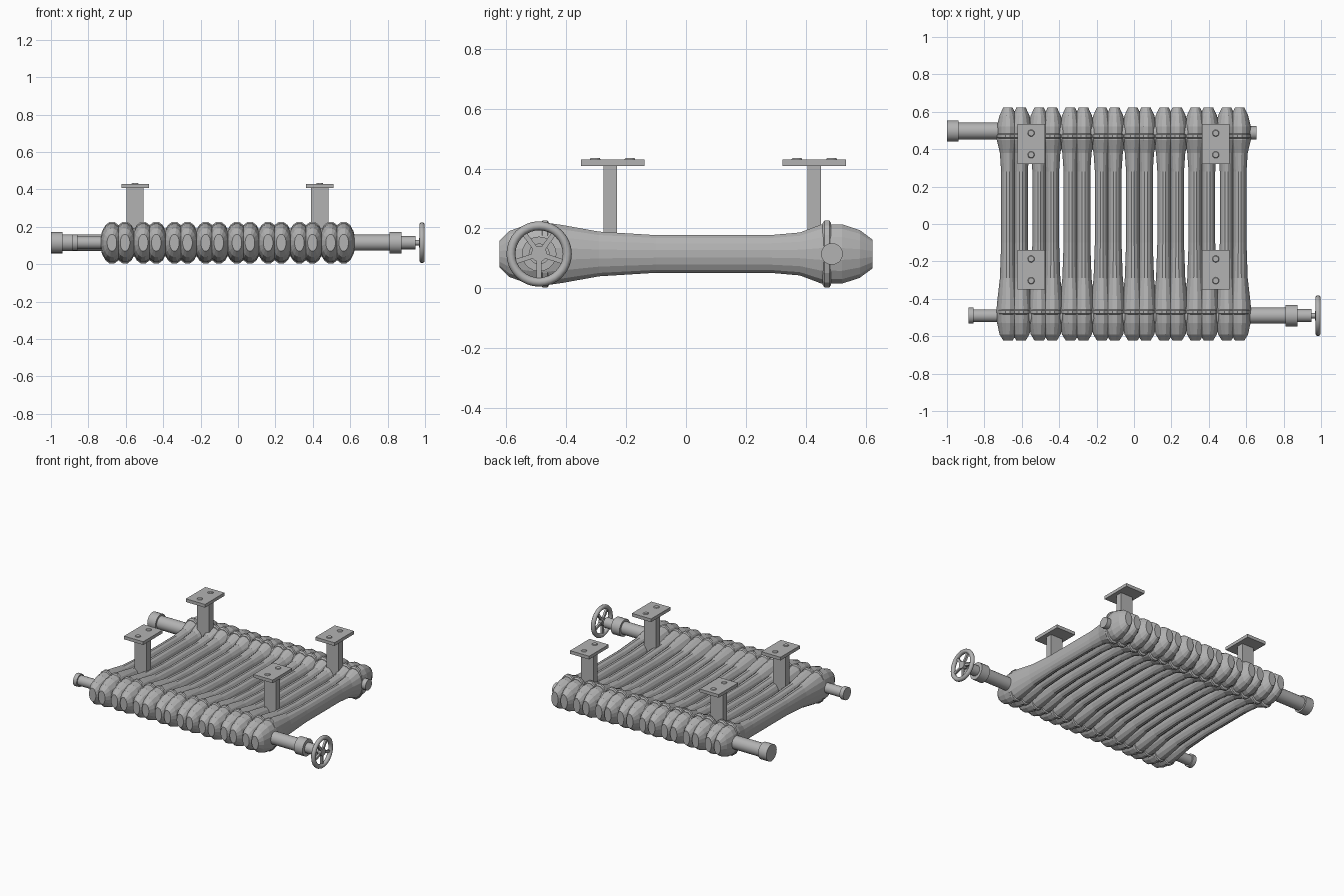
import bpy, bmesh, math
from mathutils import Matrix, Vector

cube = bpy.data.objects.get("Cube")
if cube:
    bpy.data.objects.remove(cube, do_unlink=True)

grey = bpy.data.materials.new("cast iron grey")
grey.use_nodes = True
COLOUR = (0.45, 0.45, 0.45, 1)
grey.diffuse_color = COLOUR
grey.node_tree.nodes["Principled BSDF"].inputs["Base Color"].default_value = COLOUR
MID = 0.115  # height of the pipe axis


def finish(name, bm):
    bmesh.ops.recalc_face_normals(bm, faces=bm.faces)
    mesh = bpy.data.meshes.new(name)
    bm.to_mesh(mesh)
    bm.free()
    mesh.materials.append(grey)
    obj = bpy.data.objects.new(name, mesh)
    bpy.context.collection.objects.link(obj)
    return obj


def loft(name, x, rings, sides=16):
    """Elliptical tube along y; rings are (y, half width, half height)."""
    bm = bmesh.new()
    loops = []
    for y, w, h in rings:
        angles = [math.tau * (i + 0.5) / sides for i in range(sides)]
        loops.append([bm.verts.new((x + w * math.cos(a), y, MID + h * math.sin(a)))
                      for a in angles])
    for a, b in zip(loops, loops[1:]):
        for i in range(sides):
            j = (i + 1) % sides
            bm.faces.new((a[i], a[j], b[j], b[i]))
    bm.faces.new(loops[0])
    bm.faces.new(loops[-1])
    return finish(name, bm)


def rod(name, x0, x1, y, radius, sides=20):
    """Cylinder along x."""
    bm = bmesh.new()
    place = Matrix.Translation(((x0 + x1) / 2, y, MID)) @ Matrix.Rotation(math.pi / 2, 4, 'Y')
    bmesh.ops.create_cone(bm, cap_ends=True, segments=sides, radius1=radius,
                          radius2=radius, depth=x1 - x0, matrix=place)
    obj = finish(name, bm)
    for p in obj.data.polygons:
        p.use_smooth = len(p.vertices) == 4
    obj.data.set_sharp_from_angle(angle=math.radians(40))
    return obj


def box(name, centre, size):
    bm = bmesh.new()
    bmesh.ops.create_cube(bm, size=1, matrix=Matrix.Translation(centre) @ Matrix.Diagonal((*size, 1)))
    return finish(name, bm)


# Paired columns, flaring into rounded heads at both ends
COLUMN = [(-0.622, 0.026, 0.046), (-0.59, 0.046, 0.078), (-0.53, 0.059, 0.1),
          (-0.47, 0.064, 0.107), (-0.41, 0.058, 0.098), (-0.29, 0.044, 0.076),
          (-0.1, 0.037, 0.064), (0.28, 0.037, 0.064), (0.38, 0.044, 0.073),
          (0.45, 0.061, 0.1), (0.52, 0.061, 0.101), (0.58, 0.046, 0.081),
          (0.622, 0.026, 0.049)]
for s in range(8):
    for k in range(2):
        x = -0.674 + 0.167 * s + 0.07 * k
        loft(f"column_{s * 2 + k + 1}", x, COLUMN)
        # Raised seam bands around the heads
        for end, y in (("front", -0.47), ("back", 0.47)):
            loft(f"{end}_band_{s * 2 + k + 1}", x,
                 [(y - 0.014, 0.058, 0.105), (y - 0.008, 0.062, 0.114),
                  (y + 0.008, 0.062, 0.114), (y + 0.014, 0.058, 0.105)])

# Headers joining the sections, and the pipe fittings
rod("front_header", -0.69, 0.58, -0.485, 0.075)
rod("back_header", -0.69, 0.58, 0.485, 0.075)
rod("back_pipe", -0.94, -0.68, 0.497, 0.045)
rod("back_pipe_cap", -1.0, -0.937, 0.497, 0.057)
rod("back_plug", 0.55, 0.655, 0.487, 0.036)
rod("front_plug_pipe", -0.86, -0.68, -0.49, 0.034)
rod("front_plug_cap", -0.885, -0.857, -0.49, 0.043)
rod("valve_pipe", 0.58, 0.82, -0.49, 0.043)
rod("valve_collar", 0.81, 0.875, -0.49, 0.058)
rod("valve_neck", 0.87, 0.95, -0.49, 0.035)
rod("valve_stem", 0.94, 0.98, -0.49, 0.014)
rod("wheel_hub", 0.968, 0.994, -0.49, 0.026)

# Hand wheel: round rim and five spokes
bpy.ops.mesh.primitive_torus_add(major_segments=32, minor_segments=10, major_radius=0.094,
                                 minor_radius=0.015, location=(0.984, -0.49, MID),
                                 rotation=(0, math.pi / 2, 0))
rim = bpy.context.object
rim.name = "wheel_rim"
rim.data.materials.append(grey)
bpy.ops.object.shade_smooth()
for i in range(5):
    a = math.tau * i / 5 - math.pi / 2
    direction = Vector((0, math.cos(a), math.sin(a)))
    spoke = box(f"wheel_spoke_{i + 1}", (0, 0, 0), (0.014, 0.08, 0.016))
    spoke.location = Vector((0.982, -0.49, MID)) + direction * 0.052
    spoke.rotation_euler.x = a

# Wall brackets: post, plate and two screws each
for side, x in (("right", -0.55), ("left", 0.437)):
    for end, y, py in (("front", -0.253, -0.245), ("back", 0.428, 0.428)):
        name = f"{end}_{side}_bracket"
        box(name + "_post", (x, y, 0.265), (0.092, 0.046, 0.3))
        box(name + "_plate", (x, py, 0.419), (0.146, 0.212, 0.022))
        for n, dy in enumerate((-0.058, 0.058)):
            bm = bmesh.new()
            bmesh.ops.create_cone(bm, cap_ends=True, segments=16, radius1=0.019, radius2=0.015,
                                  depth=0.006, matrix=Matrix.Translation((x, py + dy, 0.432)))
            finish(f"{name}_screw_{n + 1}", bm)
